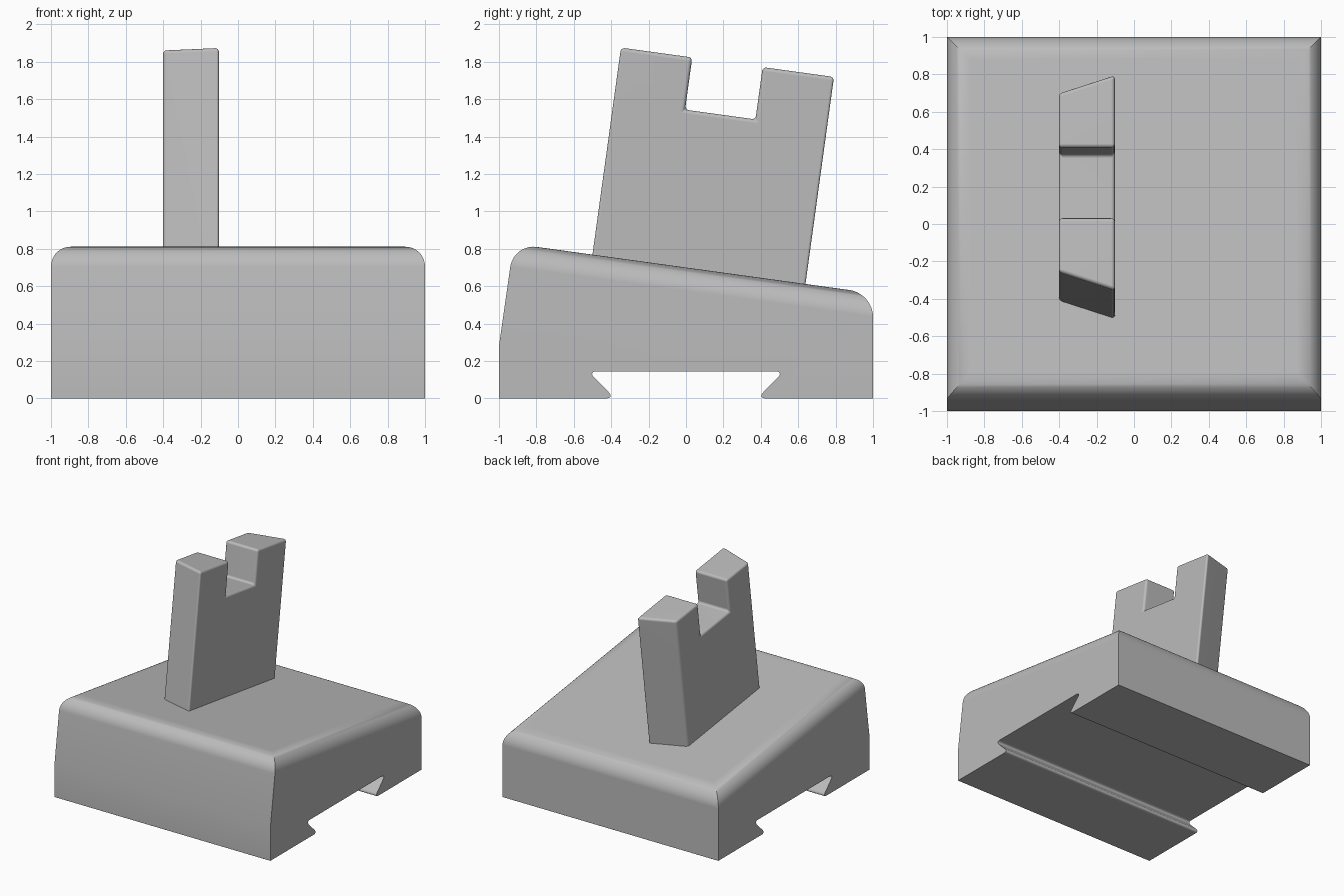
import bpy, bmesh, math

cube = bpy.data.objects.get("Cube")
if cube:
    bpy.data.objects.remove(cube, do_unlink=True)

grey = bpy.data.materials.new("grey")
grey.use_nodes = True
colour = (0.5, 0.5, 0.5, 1)
grey.diffuse_color = colour
grey.node_tree.nodes["Principled BSDF"].inputs["Base Color"].default_value = colour


def loft(x0, outline0, x1, outline1):
    """Solid between two matching side outlines (y, z)."""
    bm = bmesh.new()
    a = [bm.verts.new((x0, y, z)) for y, z in outline0]
    b = [bm.verts.new((x1, y, z)) for y, z in outline1]
    bm.faces.new(a)
    bm.faces.new(b)
    for i in range(len(a)):
        j = (i + 1) % len(a)
        bm.faces.new((a[i], a[j], b[j], b[i]))
    bmesh.ops.recalc_face_normals(bm, faces=bm.faces)
    return bm


def round_edges(bm, offset, segments, rule):
    edges = [e for e in bm.edges if rule(e.verts[0].co, e.verts[1].co)]
    bmesh.ops.bevel(bm, geom=edges, offset=offset, offset_type='OFFSET',
                    segments=segments, profile=0.5, affect='EDGES',
                    clamp_overlap=True)


def finish(bm, name):
    mesh = bpy.data.meshes.new(name)
    bm.to_mesh(mesh)
    bm.free()
    obj = bpy.data.objects.new(name, mesh)
    bpy.context.collection.objects.link(obj)
    mesh.materials.append(grey)
    bpy.ops.object.select_all(action='DESELECT')
    obj.select_set(True)
    bpy.context.view_layer.objects.active = obj
    bpy.ops.object.shade_smooth_by_angle(angle=math.radians(32))
    normals = obj.modifiers.new("flat_normals", 'WEIGHTED_NORMAL')
    normals.keep_sharp = True
    return obj


# Wedge base with a dovetail slot underneath
base_outline = [(-1, 0), (-1, 0.28), (-0.922, 0.827), (1, 0.562), (1, 0),
                (0.38, 0), (0.525, 0.145), (-0.525, 0.145), (-0.38, 0)]
base = loft(-1, base_outline, 1, base_outline)
# Large rounding around the sloping top
round_edges(base, 0.125, 10, lambda p, q: min(p.z, q.z) > 0.5)
# Slot lips and slot corners
round_edges(base, 0.048, 8, lambda p, q: abs(p.x - q.x) > 1
            and abs(p.y) < 0.6 and p.z < 0.2)
# Fine rounding of the outer underside
round_edges(base, 0.015, 4, lambda p, q: max(p.z, q.z) < 0.001
            and abs(p.y + q.y) > 1)
finish(base, "base")

# Notched upright, square to the sloping top
TILT = math.radians(7.84)


def upright_outline(half_length):
    middle, notch, floor, top, bottom = 0.07, 0.19, 0.835, 1.117, -0.1
    front, back = middle - half_length, middle + half_length
    local = [(front, bottom), (front, top), (middle - notch, top),
             (middle - notch, floor), (middle + notch, floor),
             (middle + notch, top), (back, top), (back, bottom)]
    c, s = math.cos(TILT), math.sin(TILT)
    return [(u * c + w * s, 0.7 - u * s + w * c) for u, w in local]


upright = loft(-0.402, upright_outline(0.482), -0.102, upright_outline(0.58))
round_edges(upright, 0.02, 4, lambda p, q: True)
finish(upright, "notched_upright")
